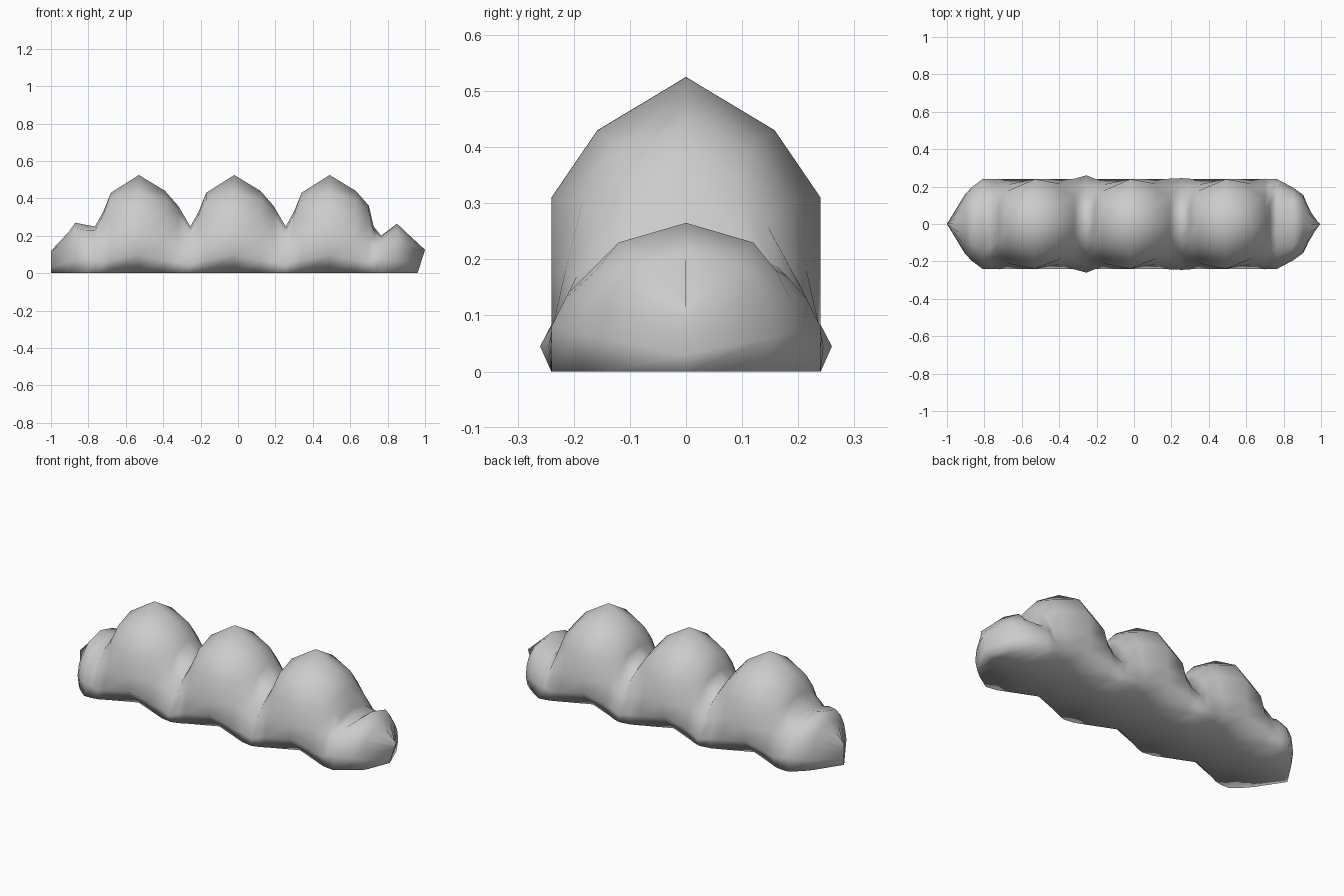
import bpy, bmesh

# One lumpy bar with three domes, lofted along x from symmetric cross-sections.
# section: x, top z, then (y,z) of shoulder, side, waist, lower; half-width of base
DOME = [
    (-0.19, 0.33, (0.09, 0.315), (0.14, 0.275), (0.195, 0.17), (0.242, 0.06), 0.225),
    (-0.15, 0.43, (0.11, 0.39), (0.175, 0.30), (0.21, 0.18), (0.24, 0.07), 0.205),
    (0.00, 0.525, (0.158, 0.43), (0.24, 0.31), (0.24, 0.18), (0.24, 0.10), 0.14),
    (0.14, 0.44, (0.115, 0.395), (0.185, 0.30), (0.215, 0.18), (0.24, 0.07), 0.20),
    (0.21, 0.36, (0.09, 0.33), (0.14, 0.27), (0.195, 0.17), (0.242, 0.06), 0.23),
]


def valley(x, w):
    return (x, 0.25, (0.09, 0.233), (0.155, 0.19), (0.21, 0.13), (w, 0.045), 0.24)


def tip(x, top):
    return (x, top, (0, top * 0.9), (0, top * 0.75), (0, top * 0.5), (0, top * 0.25), 0)


# left end lobe
sections = [
    tip(-1.0, 0.12),
    (-0.905, 0.22, (0.07, 0.205), (0.115, 0.17), (0.145, 0.12), (0.157, 0.06), 0.145),
    (-0.87, 0.27, (0.11, 0.24), (0.155, 0.19), (0.185, 0.13), (0.195, 0.07), 0.185),
    (-0.81, 0.258, (0.14, 0.23), (0.19, 0.18), (0.22, 0.14), (0.24, 0.08), 0.235),
    (-0.765, 0.25, (0.12, 0.23), (0.18, 0.185), (0.21, 0.14), (0.24, 0.07), 0.235),
]
# three domes with valleys between
for i, c in enumerate((-0.53, -0.02, 0.49)):
    sections += [(c + s[0],) + s[1:] for s in DOME]
    if i < 2:
        sections.append(valley(c + 0.275, 0.26 if i == 0 else 0.245))
# right end lobe
sections += [
    (0.725, 0.25, (0.10, 0.23), (0.16, 0.19), (0.21, 0.14), (0.24, 0.07), 0.235),
    (0.765, 0.20, (0.12, 0.195), (0.18, 0.17), (0.215, 0.13), (0.24, 0.08), 0.24),
    (0.85, 0.265, (0.12, 0.23), (0.16, 0.18), (0.185, 0.13), (0.195, 0.07), 0.185),
    (0.905, 0.213, (0.08, 0.195), (0.125, 0.16), (0.145, 0.12), (0.155, 0.06), 0.14),
    tip(1.0, 0.125),
]

bm = bmesh.new()
rings = []
for x, top, *half, w in sections:
    half = half + [(w, 0)]
    loop = [(0, top)] + half + [(0, 0)] + [(-y, z) for y, z in reversed(half)]
    ring = []
    for y, z in loop:
        # right tip leans inward toward the floor
        px = x - 0.04 * (1 - z / top) if x > 0.99 else x
        ring.append(bm.verts.new((px, y, z)))
    rings.append(ring)
for r, s in zip(rings, rings[1:]):
    n = len(r)
    for k in range(n):
        bm.faces.new((r[k], r[(k + 1) % n], s[(k + 1) % n], s[k]))
bmesh.ops.remove_doubles(bm, verts=bm.verts, dist=0.0005)
bmesh.ops.recalc_face_normals(bm, faces=bm.faces)

mesh = bpy.data.meshes.new("domed_bar")
bm.to_mesh(mesh)
bm.free()
obj = bpy.data.objects.new("domed_bar", mesh)
bpy.context.collection.objects.link(obj)
bpy.context.view_layer.objects.active = obj
obj.select_set(True)
bpy.ops.object.shade_smooth()
